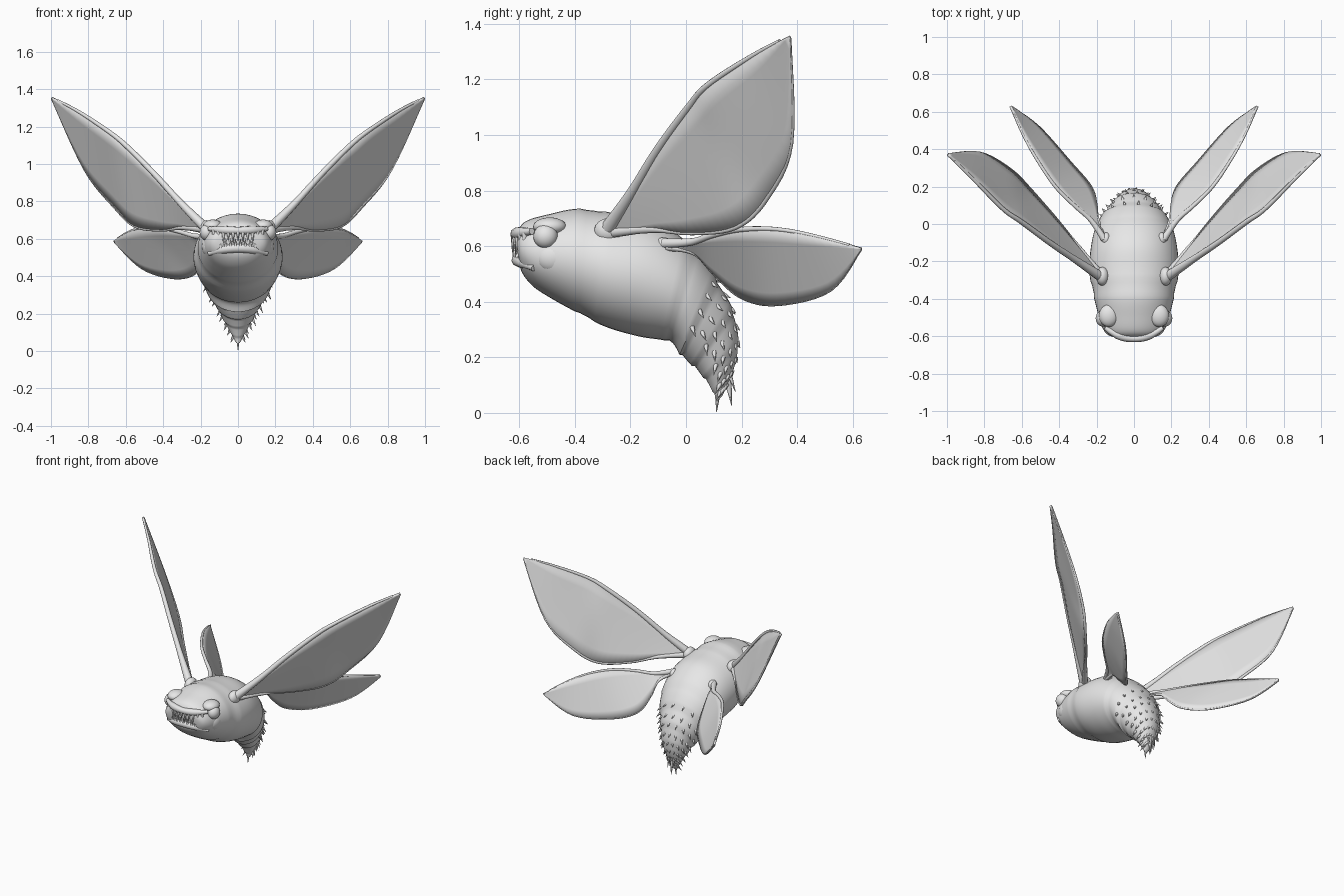
import bpy, bmesh, math
from mathutils import Vector

cube = bpy.data.objects.get("Cube")
if cube:
    bpy.data.objects.remove(cube, do_unlink=True)

grey = bpy.data.materials.new("pale_grey")
grey.use_nodes = True
COLOUR = (0.8, 0.8, 0.8, 1)
grey.diffuse_color = COLOUR
grey.node_tree.nodes["Principled BSDF"].inputs["Base Color"].default_value = COLOUR


def spline(points, steps):
    """Smooth samples through points of any dimension."""
    pts = [Vector(p) for p in points]
    out = []
    for i in range(len(pts) - 1):
        a, b, c, d = pts[max(i - 1, 0)], pts[i], pts[i + 1], pts[min(i + 2, len(pts) - 1)]
        for k in range(steps):
            t = k / steps
            out.append(0.5 * (2 * b + (c - a) * t + (2 * a - 5 * b + 4 * c - d) * t * t
                              + (3 * b - a - 3 * c + d) * t ** 3))
    return out + [pts[-1]]


def finish(name, bm, angle=50):
    bmesh.ops.recalc_face_normals(bm, faces=bm.faces)
    mesh = bpy.data.meshes.new(name)
    bm.to_mesh(mesh)
    bm.free()
    mesh.materials.append(grey)
    obj = bpy.data.objects.new(name, mesh)
    bpy.context.collection.objects.link(obj)
    bpy.ops.object.select_all(action='DESELECT')
    obj.select_set(True)
    bpy.context.view_layer.objects.active = obj
    bpy.ops.object.shade_smooth_by_angle(angle=math.radians(angle))
    return obj


def loft(name, rings, closed=True, angle=50):
    """Skin a row of point rings; closed rings also get end caps."""
    bm = bmesh.new()
    rows = [[bm.verts.new(p) for p in ring] for ring in rings]
    count = len(rows[0])
    for r, q in zip(rows, rows[1:]):
        for i in range(count if closed else count - 1):
            j = (i + 1) % count
            bm.faces.new((r[i], r[j], q[j], q[i]))
    if closed:
        bm.faces.new(rows[0])
        bm.faces.new(rows[-1])
    return finish(name, bm, angle)


def tube(name, path, radii, sides=10):
    """Round tube along a path; radii are spread evenly along it."""
    widths = spline([(r, 0) for r in radii], 8)
    rings = []
    for i, p in enumerate(path):
        along = (path[min(i + 1, len(path) - 1)] - path[max(i - 1, 0)]).normalized()
        u = along.cross(Vector((0.3, -1, 0.2))).normalized()
        v = along.cross(u)
        r = widths[round(i / (len(path) - 1) * (len(widths) - 1))][0]
        rings.append([p + r * (u * math.cos(a) + v * math.sin(a))
                      for a in (k * math.tau / sides for k in range(sides))])
    return loft(name, rings)


def spikes(name, items):
    """Cones given as (base, tip, radius), joined in one object."""
    bm = bmesh.new()
    for base, tip, radius in items:
        base, tip = Vector(base), Vector(tip)
        axis = tip - base
        turn = axis.to_track_quat('Z', 'Y').to_matrix().to_4x4()
        turn.translation = (base + tip) / 2
        bmesh.ops.create_cone(bm, cap_ends=True, segments=8, radius1=radius,
                              radius2=radius * 0.08, depth=axis.length, matrix=turn)
    return finish(name, bm)


def ball(name, centre, size):
    bm = bmesh.new()
    bmesh.ops.create_uvsphere(bm, u_segments=24, v_segments=14, radius=1)
    for v in bm.verts:
        v.co = Vector(centre) + Vector([c * s for c, s in zip(v.co, size)])
    return finish(name, bm)


# Body sections: back point (y, z), belly point (y, z), half width
SECTIONS = [
    (-.612, .62, -.605, .56, .06), (-.605, .655, -.59, .505, .13),
    (-.575, .69, -.55, .455, .165), (-.5, .713, -.49, .415, .188),
    (-.38, .735, -.4, .365, .215), (-.24, .715, -.29, .31, .238),
    (-.1, .685, -.17, .275, .232), (.03, .59, -.06, .255, .205),
    (.115, .47, -.015, .205, .16), (.17, .36, .03, .165, .115),
    (.188, .24, .07, .12, .078), (.165, .14, .1, .07, .038),
    (.13, .06, .11, .04, .012)]
STEP = 6
TAIL = 7 * STEP
samples = spline(SECTIONS, STEP)


def body_point(index, angle):
    ty, tz, by, bz, w = samples[index]
    scale = 1
    if index >= TAIL:                       # overlapping tail plates
        scale = 0.97 + 0.07 * (index % STEP) / STEP
    elif 4 * STEP < index < 4 * STEP + 4:   # groove behind the head
        scale = 0.98
    c, s = math.cos(angle) * scale, math.sin(angle) * scale
    return Vector((w * s, (ty + by) / 2 + (ty - by) / 2 * c, (tz + bz) / 2 + (tz - bz) / 2 * c))


SIDES = 40
loft("body", [[body_point(i, k * math.tau / SIDES) for k in range(SIDES)]
              for i in range(len(samples))])

# Tail bristles along the plate edges, and the long end spines
bristles = []
for ring in range(TAIL + 5, len(samples) - 4, 3):
    drop = (body_point(ring + 3, 0) - body_point(ring, 0)).normalized()
    middle = body_point(ring, math.pi / 2)
    middle.x = 0
    for deg in range(-100, 101, 25):
        base = body_point(ring, math.radians(deg + (ring % 2) * 8))
        out = (base - middle).normalized()
        bristles.append((base - out * 0.006, base + drop * 0.035 + out * 0.014, 0.009))
spikes("tail_bristles", bristles)
spikes("tail_spines", [((0, .115, .09), (0, .11, .003), .013), ((0, .15, .12), (0, .165, .025), .014),
                       ((.02, .15, .16), (.018, .178, .075), .011),
                       ((-.02, .15, .16), (-.018, .178, .075), .011)])


# Mouth: two lips following the snout, with teeth between
def snout(x, z, back=0):
    return Vector((x, -.612 + back + 2.4 * x * x, z - 1.2 * x * x * (1 if z < .6 else -.3)))


xs = [-.155 + .31 * i / 24 for i in range(25)]
tube("upper_lip", [snout(x, .645) for x in xs], (.012, .022, .02, .022, .012))
tube("lower_lip", [snout(x, .55, .008) for x in xs], (.012, .022, .024, .022, .012))
teeth = []
for i in range(11):
    x = -.13 + .026 * i
    teeth.append((snout(x, .64, -.008), snout(x, .578 + .012 * (i % 2), -.014), .011))
    if i < 10:
        teeth.append((snout(x + .013, .56, -.004), snout(x + .013, .6, -.012), .009))
spikes("teeth", teeth)

# Wing edges for the left side: leading and trailing
FORE = ([(.18, -.28, .665), (.3, -.2, .785), (.45, -.1, .95), (.6, .01, 1.1),
         (.7, .08, 1.18), (.86, .24, 1.285), (.995, .37, 1.355)],
        [(.185, -.26, .65), (.3, -.12, .66), (.41, .02, .647), (.55, .18, .668),
         (.66, .29, .77), (.82, .38, .97), (.992, .376, 1.345)])
HIND = ([(.16, -.08, .61), (.23, .02, .615), (.32, .1, .64), (.42, .2, .66),
         (.51, .33, .66), (.59, .47, .635), (.66, .63, .592)],
        [(.165, -.07, .597), (.195, .03, .575), (.2, .1, .5), (.23, .2, .415),
         (.34, .33, .39), (.51, .52, .44), (.658, .628, .582)])

for side, sign in (("left", 1), ("right", -1)):
    flip = Vector((sign, 1, 1))
    for kind, (lead, trail) in (("fore", FORE), ("hind", HIND)):
        front = [p * flip for p in spline(lead, 6)]
        rear = [p * flip for p in spline(trail, 6)]
        blade = loft(f"{side}_{kind}_wing",
                     [[a.lerp(b, k / 6) for k in range(7)] for a, b in zip(front, rear)],
                     closed=False)
        solid = blade.modifiers.new("thickness", 'SOLIDIFY')
        solid.thickness = 0.014
        solid.offset = 0
        big = 1 if kind == "fore" else 0.7
        tube(f"{side}_{kind}_wing_rib", front[:-2],
             [r * big for r in (.027, .017, .014, .011, .007)])
        tube(f"{side}_{kind}_wing_rim", rear, [r * big for r in (.02, .009, .009, .008, .003)])
        root = front[0]
        ball(f"{side}_{kind}_wing_socket", root - Vector((sign * .012, 0, .01)),
             [s * big for s in (.035, .05, .045)])

    # Eye, its brow ridge and the cheek beside the jaw
    ball(f"{side}_eye", (sign * .165, -.505, .635), (.04, .044, .044))
    ball(f"{side}_brow", (sign * .135, -.49, .67), (.052, .06, .033))
    ball(f"{side}_cheek", (sign * .15, -.47, .56), (.045, .075, .06))
